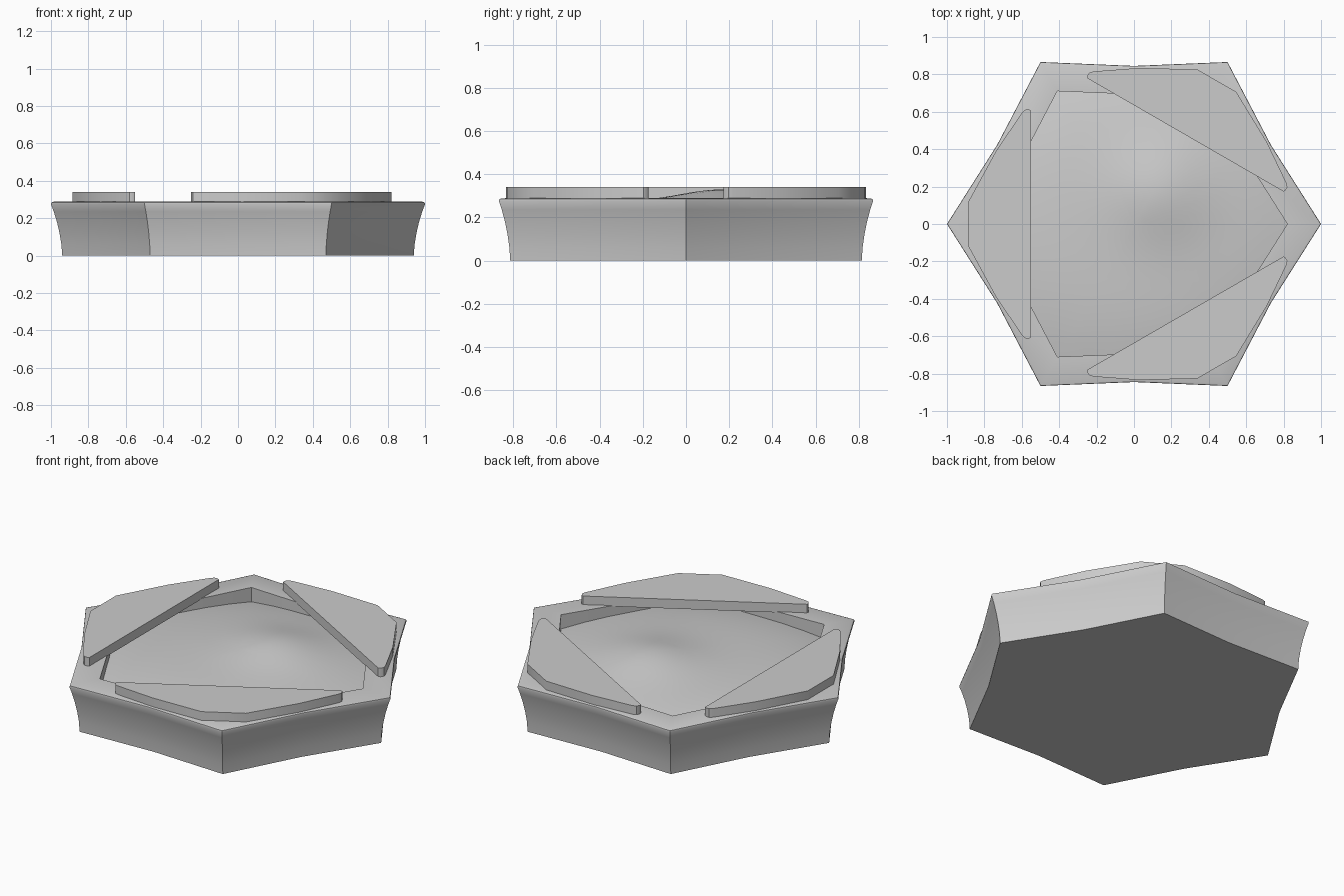
import bpy
import math
from mathutils import Matrix, Vector

cube = bpy.data.objects.get("Cube")
if cube:
    bpy.data.objects.remove(cube, do_unlink=True)

grey = bpy.data.materials.new("stone_grey")
grey.use_nodes = True
color = (0.6, 0.6, 0.6, 1)
grey.diffuse_color = color
grey.node_tree.nodes["Principled BSDF"].inputs["Base Color"].default_value = color


def add_object(name, verts, faces):
    mesh = bpy.data.meshes.new(name)
    mesh.from_pydata(verts, [], faces)
    mesh.materials.append(grey)
    obj = bpy.data.objects.new(name, mesh)
    bpy.context.collection.objects.link(obj)
    return obj


def smooth(obj, degrees):
    bpy.ops.object.select_all(action="DESELECT")
    obj.select_set(True)
    bpy.context.view_layer.objects.active = obj
    bpy.ops.object.shade_smooth_by_angle(angle=math.radians(degrees))


def hexagon(radius, z, steps=1):
    """Six-cornered ring whose sides are pinched slightly inward."""
    pinch = 0.976 * math.cos(math.pi / 6)
    ring = [Vector((math.cos(i * math.pi / 6), math.sin(i * math.pi / 6), 0))
            * radius * (pinch if i % 2 else 1) for i in range(12)]
    return [ring[i].lerp(ring[(i + 1) % 12], s / steps) + Vector((0, 0, z))
            for i in range(12) for s in range(steps)]


def bridge(rings, n):
    return [(r * n + i, r * n + (i + 1) % n, (r + 1) * n + (i + 1) % n, (r + 1) * n + i)
            for r in range(rings - 1) for i in range(n)]


# Flared body: outer wall, soft lip, flat rim and recess wall
profile = [(0.94, 0.0), (0.944, 0.06), (0.954, 0.12), (0.968, 0.18), (0.985, 0.235),
           (1.0, 0.275), (0.998, 0.284), (0.985, 0.288), (0.82, 0.29), (0.82, 0.19)]
verts = [v for r, z in profile for v in hexagon(r, z)]
body = add_object("tile_body", verts, bridge(len(profile), 12) + [tuple(reversed(range(12)))])
smooth(body, 50)


# Recess floor: a broad dome with a low off-centre peak
def mound(v):
    dome = 1 - min(1, v.length / 0.82) ** 3
    peak = math.exp(-((v.x - 0.13) ** 2 + (v.y - 0.17) ** 2) / 0.07)
    return Vector((v.x, v.y, 0.205 + 0.07 * dome + 0.055 * peak))


rings, steps = 12, 3
n = 12 * steps
verts = [mound(v) for r in range(rings) for v in hexagon(0.82 * (1 - r / rings), 0, steps)]
verts.append(mound(Vector((0, 0, 0))))
last = (rings - 1) * n
cap = [(last + i, last + (i + 1) % n, len(verts) - 1) for i in range(n)]
smooth(add_object("recess_floor", verts, bridge(rings, n) + cap), 60)

# Three raised corner plates with blunt tips
half = [(-0.55, 0.605), (-0.56, 0.612), (-0.58, 0.612), (-0.597, 0.597),
        (-0.735, 0.395), (-0.885, 0.12)]
outline = half + [(x, -y) for x, y in reversed(half)]
m = len(outline)
for name, turn in (("right_plate", 0), ("back_left_plate", -120), ("front_left_plate", 120)):
    spin = Matrix.Rotation(math.radians(turn), 4, "Z")
    verts = [spin @ Vector((x, y, z)) for z in (0.285, 0.34) for x, y in outline]
    faces = bridge(2, m) + [tuple(reversed(range(m))), tuple(range(m, 2 * m))]
    smooth(add_object(name, verts, faces), 35)
